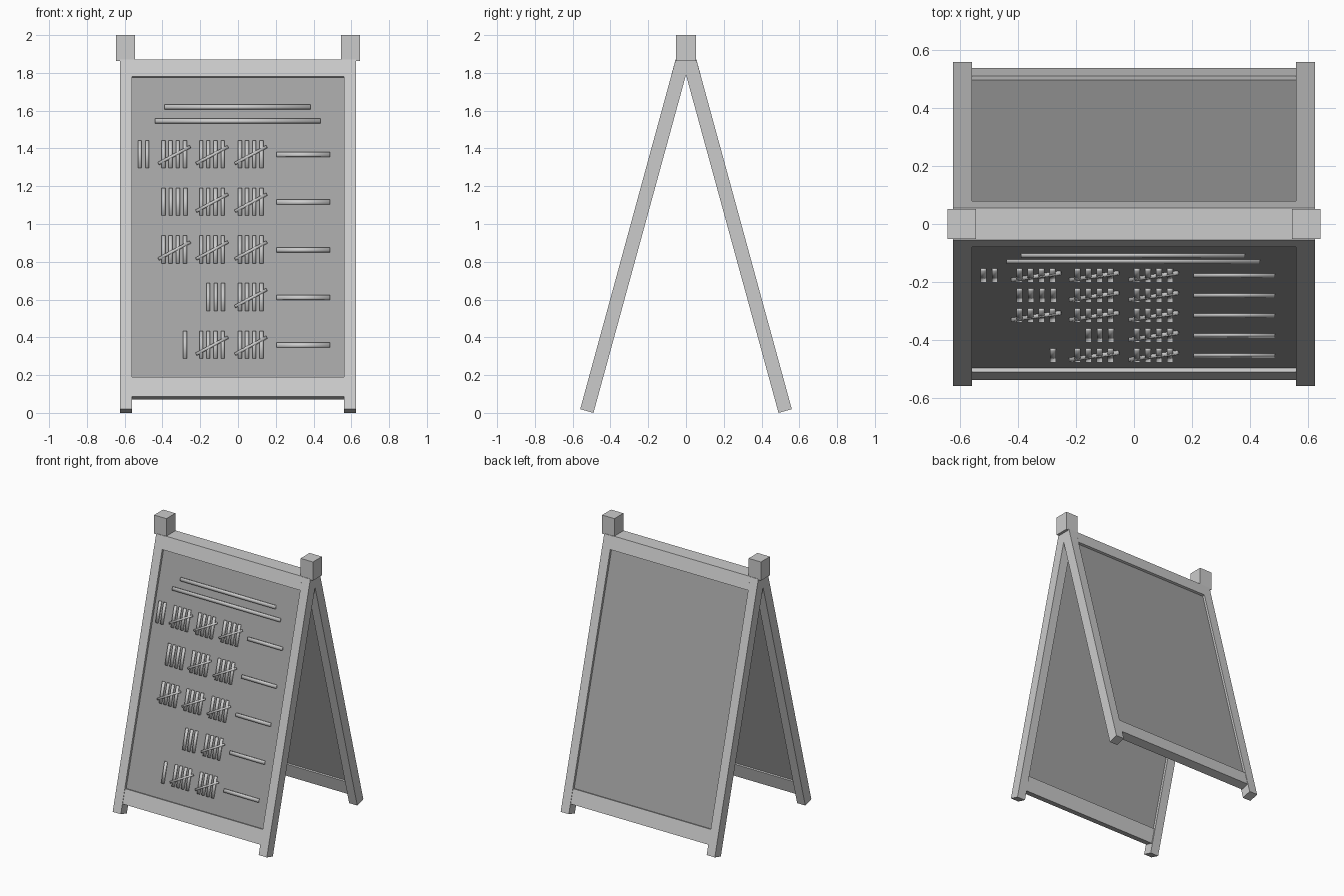
import bpy, bmesh
from math import sin, cos, atan2
from mathutils import Matrix, Vector

if "Cube" in bpy.data.objects:
    bpy.data.objects.remove(bpy.data.objects["Cube"])

TILT = atan2(0.505, 1.85)
FOOT = Vector((0, -0.56, 0.02))          # outer lower edge of the front leaf
LEAF = Matrix.Translation(FOOT) @ Matrix.Rotation(-TILT, 4, 'X')
BACK = Matrix.Scale(-1, 4, (0, 1, 0))    # front leaf -> back leaf


def grey(name, v):
    mat = bpy.data.materials.new(name)
    mat.diffuse_color = (v, v, v, 1)
    mat.use_nodes = True
    mat.node_tree.nodes["Principled BSDF"].inputs["Base Color"].default_value = mat.diffuse_color
    return mat


FRAME = grey("frame_grey", 0.56)
BOARD = grey("board_grey", 0.37)


def finish(name, bm, mat=None, smooth=False):
    bmesh.ops.recalc_face_normals(bm, faces=bm.faces)
    for f in bm.faces:
        f.smooth = smooth
    mesh = bpy.data.meshes.new(name)
    bm.to_mesh(mesh)
    bm.free()
    if mat:
        mesh.materials.append(mat)
    obj = bpy.data.objects.new(name, mesh)
    bpy.context.collection.objects.link(obj)
    return obj


def add_box(bm, lo, hi, mat=Matrix.Identity(4)):
    lo, hi = Vector(lo), Vector(hi)
    m = Matrix.Translation((lo + hi) / 2) @ Matrix.Diagonal((*(hi - lo), 1))
    bmesh.ops.create_cube(bm, size=1, matrix=mat @ m)


def extrude_x(name, profile, x0, x1):
    bm = bmesh.new()
    face = bm.faces.new([bm.verts.new((x0, y, z)) for y, z in profile])
    out = bmesh.ops.extrude_face_region(bm, geom=[face])['geom']
    moved = [v for v in out if isinstance(v, bmesh.types.BMVert)]
    bmesh.ops.translate(bm, verts=moved, vec=(x1 - x0, 0, 0))
    # keep both end caps closed
    if not any(all(abs(v.co.x - x0) < 1e-6 for v in f.verts) for f in bm.faces):
        bmesh.ops.holes_fill(bm, edges=bm.edges)
    return finish(name, bm, FRAME)


def slope(z, depth=0.0):
    """Distance along the leaf for a world height at a given depth."""
    return (z - FOOT.z + depth * sin(TILT)) / cos(TILT)


def leaf_box(name, x, depth, v0, v1, mat, colour):
    bm = bmesh.new()
    add_box(bm, (-x, depth[0], v0), (x, depth[1], v1), mat)
    return finish(name, bm, colour)


# A-shaped leg pairs and corner blocks on each side
legs = [(-0.56, 0.02), (-0.49, 0.0), (0, 1.79), (0.49, 0.0), (0.56, 0.02),
        (0.055, 1.87), (-0.055, 1.87)]
for side, s in (("left", -1), ("right", 1)):
    extrude_x(side + "_legs", legs, s * 0.56, s * 0.626)
    bm = bmesh.new()
    add_box(bm, (s * 0.595 - 0.05, -0.052, 1.863), (s * 0.595 + 0.05, 0.052, 2.0))
    finish(side + "_corner_block", bm)

# Top rail joining both leaves
extrude_x("top_rail", [(-0.08, 1.78), (-0.009, 1.761), (0, 1.79), (0.009, 1.761),
                       (0.08, 1.78), (0.055, 1.872), (-0.055, 1.872)], -0.56, 0.56)

# Recessed panels and bottom rails
for side, mat in (("front", LEAF), ("back", BACK @ LEAF)):
    leaf_box(side + "_panel", 0.565, (0.017, 0.053), slope(0.15), slope(1.80), mat, BOARD)
    leaf_box(side + "_bottom_rail", 0.56, (0.003, 0.065), slope(0.088), slope(0.19),
             mat, FRAME)

# Raised marks on the front panel
D = 0.017
H = 0.009


def mark(bm, x0, x1, z0, z1):
    add_box(bm, (x0, D - H, slope(z0, D)), (x1, D + 0.003, slope(z1, D)), LEAF)


bm = bmesh.new()
mark(bm, -0.39, 0.383, 1.607, 1.631)
mark(bm, -0.44, 0.436, 1.533, 1.557)
finish("heading_bars", bm, smooth=True)

# Each row: centre height, starts of full groups, start and count of loose strokes
ROWS = [(1.368, (0.01, -0.195, -0.395), -0.52, 2),
        (1.116, (0.01, -0.195), -0.395, 4),
        (0.863, (0.01, -0.195, -0.395), 0, 0),
        (0.611, (0.01,), -0.157, 3),
        (0.359, (0.01, -0.195), -0.28, 1)]
for i, (z, groups, loose, count) in enumerate(ROWS, 1):
    bm = bmesh.new()
    strokes = [g + 0.038 * k for g in groups for k in range(4)]
    strokes += [loose + 0.039 * k for k in range(count)]
    for x in strokes:
        mark(bm, x - 0.01, x + 0.01, z - 0.072, z + 0.073)
    for g in groups:
        # diagonal stroke across the group
        a = Vector((g - 0.026, slope(z - 0.05, D)))
        b = Vector((g + 0.142, slope(z + 0.04, D)))
        d, c = b - a, (a + b) / 2
        m = (LEAF @ Matrix.Translation((c.x, D, c.y))
             @ Matrix.Rotation(-atan2(d.y, d.x), 4, 'Y'))
        add_box(bm, (-d.length / 2, -H - 0.003, -0.007), (d.length / 2, 0.003, 0.007), m)
    finish(f"tally_row_{i}", bm, smooth=True)
    bm = bmesh.new()
    mark(bm, 0.205, 0.487, z - 0.013, z + 0.011)
    finish(f"row_bar_{i}", bm, smooth=True)
